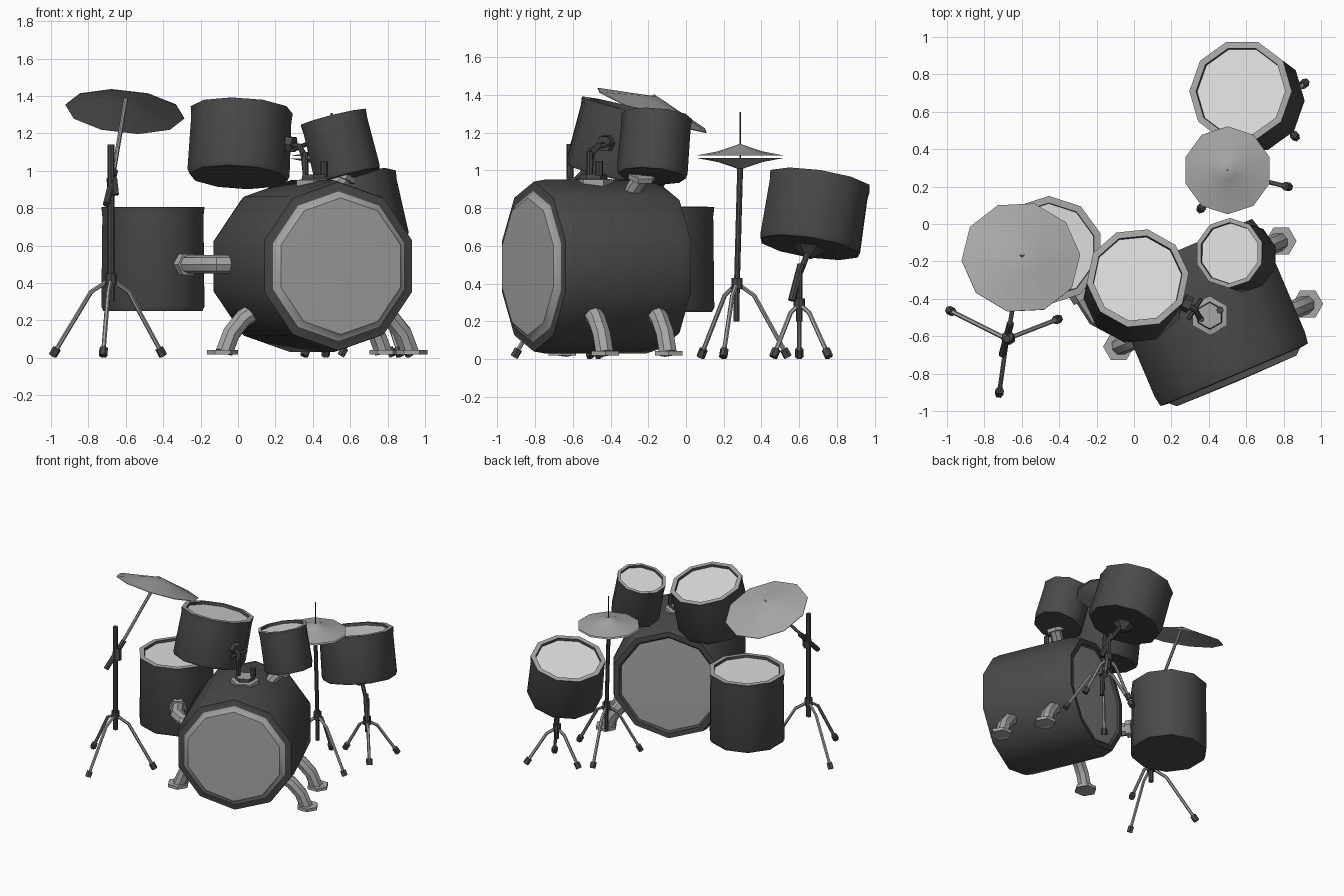
import bpy, bmesh, math
from mathutils import Vector, Matrix

if "Cube" in bpy.data.objects:
    bpy.data.objects.remove(bpy.data.objects["Cube"])


def material(name, v):
    m = bpy.data.materials.new(name)
    m.diffuse_color = (v, v, v, 1)
    m.use_nodes = True
    m.node_tree.nodes["Principled BSDF"].inputs["Base Color"].default_value = m.diffuse_color
    return m


MATS = [material("black_shell", 0.068), material("steel_grey", 0.38), material("white_skin", 0.72)]
DARK, STEEL, SKIN = 0, 1, 2


def finish(name, bm, matrix=Matrix()):
    bmesh.ops.recalc_face_normals(bm, faces=bm.faces)
    mesh = bpy.data.meshes.new(name)
    bm.to_mesh(mesh)
    bm.free()
    for m in MATS:
        mesh.materials.append(m)
    ob = bpy.data.objects.new(name, mesh)
    ob.matrix_world = matrix
    bpy.context.collection.objects.link(ob)
    bpy.ops.object.select_all(action='DESELECT')
    ob.select_set(True)
    bpy.context.view_layer.objects.active = ob
    bpy.ops.object.shade_smooth_by_angle(angle=math.radians(38))
    return ob


def skin(bm, rings, mats):
    """Bridge rings (a single vertex makes a point)."""
    for a, b, m in zip(rings, rings[1:], mats):
        n = max(len(a), len(b))
        for i in range(n):
            j = (i + 1) % n
            if len(a) == 1:
                vs = (a[0], b[i], b[j])
            elif len(b) == 1:
                vs = (a[i], a[j], b[0])
            else:
                vs = (a[i], a[j], b[j], b[i])
            bm.faces.new(vs).material_index = m


def lathe(name, profile, origin, axis=(0, 0, 1), sides=10):
    """Spin (radius, height, material of next band) around an axis."""
    bm = bmesh.new()
    rings = []
    for r, z, _ in profile:
        if r == 0:
            rings.append([bm.verts.new((0, 0, z))])
        else:
            ang = [math.pi / 2 + 2 * math.pi * i / sides for i in range(sides)]
            rings.append([bm.verts.new((r * math.cos(a), r * math.sin(a), z)) for a in ang])
    skin(bm, rings, [p[2] for p in profile])
    rot = Vector(axis).to_track_quat('Z', 'Y').to_matrix().to_4x4()
    return finish(name, bm, Matrix.Translation(origin) @ rot)


def tube(name, pts, r, mat, sides=8):
    """Sweep a round section along a path."""
    pts = [Vector(p) for p in pts]
    bm = bmesh.new()
    rings, q, last = [], None, None
    for i, p in enumerate(pts):
        t = (pts[min(i + 1, len(pts) - 1)] - pts[max(i - 1, 0)]).normalized()
        q = t.to_track_quat('Z', 'Y') if q is None else last.rotation_difference(t) @ q
        last = t
        rings.append([bm.verts.new(p + q @ Vector((r * math.cos(a), r * math.sin(a), 0)))
                      for a in (2 * math.pi * k / sides for k in range(sides))])
    skin(bm, rings, [mat] * len(rings))
    for cap in (rings[0], rings[-1]):
        bm.faces.new(cap).material_index = mat
    return finish(name, bm)


def drum(name, top, axis, r, depth):
    """Shell with a flared steel hoop and a sunken skin; top is the hoop centre."""
    lathe(name, [(0, -depth, DARK), (r * .96, -depth, DARK), (r, -depth + .025, DARK),
                 (r * .98, -.05, DARK), (r, 0, STEEL), (r * .87, .002, DARK),
                 (r * .86, -.018, SKIN), (0, -.018, SKIN)], top, axis)


def stand(name, apex, feet):
    """Tripod: collar, bent legs and rubber feet."""
    a = Vector(apex)
    tube(name + "_collar", [a - Vector((0, 0, .03)), a + Vector((0, 0, .03))], .03, DARK)
    for i, (x, y) in enumerate(feet):
        f = Vector((x, y, .03))
        knee = a.lerp(f, .35)
        knee.z = a.z - .17 * (a.z - f.z)
        tube(f"{name}_leg_{i}", [a, knee, f], .012, STEEL, 6)
        d = (f - knee).normalized()
        tube(f"{name}_foot_{i}", [f - d * .025, f + d * .022], .023, DARK, 6)


# Bass drum, turned about z
turn = math.radians(23)
fwd = Vector((math.sin(turn), -math.cos(turn), 0))
side = Vector((math.cos(turn), math.sin(turn), 0))
centre = Vector((.395, -.475, .49))
h = .36
lathe("bass_drum", [(0, -h - .005, STEEL), (.38, -h + .005, DARK), (.395, -h - .01, DARK), (.435, -h - .01, DARK),
                    (.46, -h + .07, DARK), (.46, h - .06, DARK), (.45, h, DARK), (.40, h + .005, STEEL),
                    (.365, h + .035, STEEL), (0, h + .04, STEEL)], centre, fwd)

# Bass drum legs with flat feet
for i, (s, along) in enumerate(((1, .165), (1, -.2), (-1, -.02))):
    base = Vector((centre.x, centre.y, 0)) + fwd * along
    path = [base + side * s * l + Vector((0, 0, z)) for l, z in ((.3, .26), (.39, .21), (.46, .13), (.5, .03))]
    tube(f"bass_leg_{i}", path, .05, STEEL)
    foot = base + side * s * .51
    tube(f"bass_leg_foot_{i}", [foot + Vector((0, 0, .018)), foot + Vector((0, 0, .042))], .083, STEEL, 6)

# Drums
drum("floor_tom", (-.455, -.14, .805), (0, 0, 1), .29, .555)
drum("large_tom", (.02, -.29, 1.325), (.05, .24, .97), .275, .37)
drum("small_tom", (.51, -.155, 1.285), (-.24, .08, .965), .188, .325)
drum("snare_drum", (.57, .71, .945), (-.2, .15, .965), .28, .365)

# Elbow joining the bass drum to the floor tom
tube("floor_tom_arm", [(0, -.52, .5), (-.11, -.55, .5), (-.2, -.5, .5), (-.285, -.365, .5)], .05, STEEL)
tube("floor_tom_flange", [(-.265, -.4, .5), (-.29, -.36, .5)], .065, STEEL, 6)

# Tom mounts on top of the bass drum
lathe("mount_plate", [(0, -.06, STEEL), (.105, -.06, STEEL), (.105, .015, STEEL), (.075, .02, DARK),
                      (.07, .045, STEEL), (0, .045, STEEL)], (.405, -.49, .935), sides=6)
tube("mount_post_left", [(.36, -.51, .97), (.36, -.51, 1.1)], .016, DARK)
tube("mount_post_right", [(.46, -.46, .97), (.46, -.46, 1.05)], .02, DARK)
tube("large_tom_arm", [(.36, -.51, 1.0), (.35, -.5, 1.09), (.33, -.46, 1.13), (.25, -.41, 1.14)], .016, DARK)
tube("large_tom_clamp", [(.3, -.435, 1.14), (.26, -.415, 1.145)], .045, DARK, 6)
tube("mount_wing_bolt", [(.29, -.51, 1.11), (.36, -.4, 1.14)], .012, DARK, 6)
tube("small_tom_arm", [(.48, -.3, .84), (.51, -.27, .91), (.575, -.225, .975)], .045, STEEL)
tube("small_tom_flange", [(.555, -.235, .955), (.565, -.232, .98)], .075, STEEL, 6)

# Crash cymbal and boom stand
lathe("crash_cymbal", [(0, .076, STEEL), (.12, .046, STEEL), (.32, 0, STEEL), (.32, .004, STEEL),
                       (.12, .052, STEEL), (0, .082, STEEL)], (-.605, -.18, 1.315), (.09, .36, .93))
stand("crash_stand", (-.68, -.615, .42), ((-.98, -.465), (-.41, -.51), (-.72, -.9)))
tube("crash_pole", [(-.68, -.615, .3), (-.68, -.615, 1.14)], .019, DARK)
tube("crash_joint", [(-.665, -.615, .87), (-.675, -.6, .96)], .032, DARK, 6)
tube("crash_boom_grip", [(-.705, -.7, .82), (-.66, -.53, 1.0)], .019, DARK)
tube("crash_boom", [(-.675, -.6, .93), (-.598, -.16, 1.395)], .012, STEEL)

# Hi-hat pair and stand
hx, hy = .5, .287
for name, s, z in (("hihat_top", 1, 1.078), ("hihat_bottom", -1, 1.066)):
    lathe(name, [(0, 0, STEEL), (.235, 0, STEEL), (.12, .022 * s, STEEL), (.05, .045 * s, STEEL),
                 (0, .063 * s, STEEL)], (hx, hy, z))
stand("hihat_stand", (.53, .27, .4), ((.36, .085), (.82, .2), (.47, .53)))
tube("hihat_pole", [(.535, .267, .2), (.53, .27, .4), (hx, hy, 1.02)], .016, DARK)
tube("hihat_rod", [(hx, hy, 1.0), (hx, hy, 1.31)], .005, DARK, 6)

# Snare stand
stand("snare_stand", (.75, .6, .29), ((.91, .75), (.86, .47), (.56, .6)))
tube("snare_pole", [(.75, .6, .2), (.75, .6, .47)], .016, DARK)
tube("snare_arm_grip", [(.78, .56, .31), (.73, .61, .5)], .02, DARK)
tube("snare_arm", [(.735, .605, .46), (.65, .66, .6)], .016, DARK)
lathe("snare_cradle", [(0, -.05, DARK), (.025, -.05, DARK), (.085, 0, DARK), (.085, .02, DARK), (0, .02, DARK)],
      (.645, .655, .585), (-.2, .15, .965), 6)
